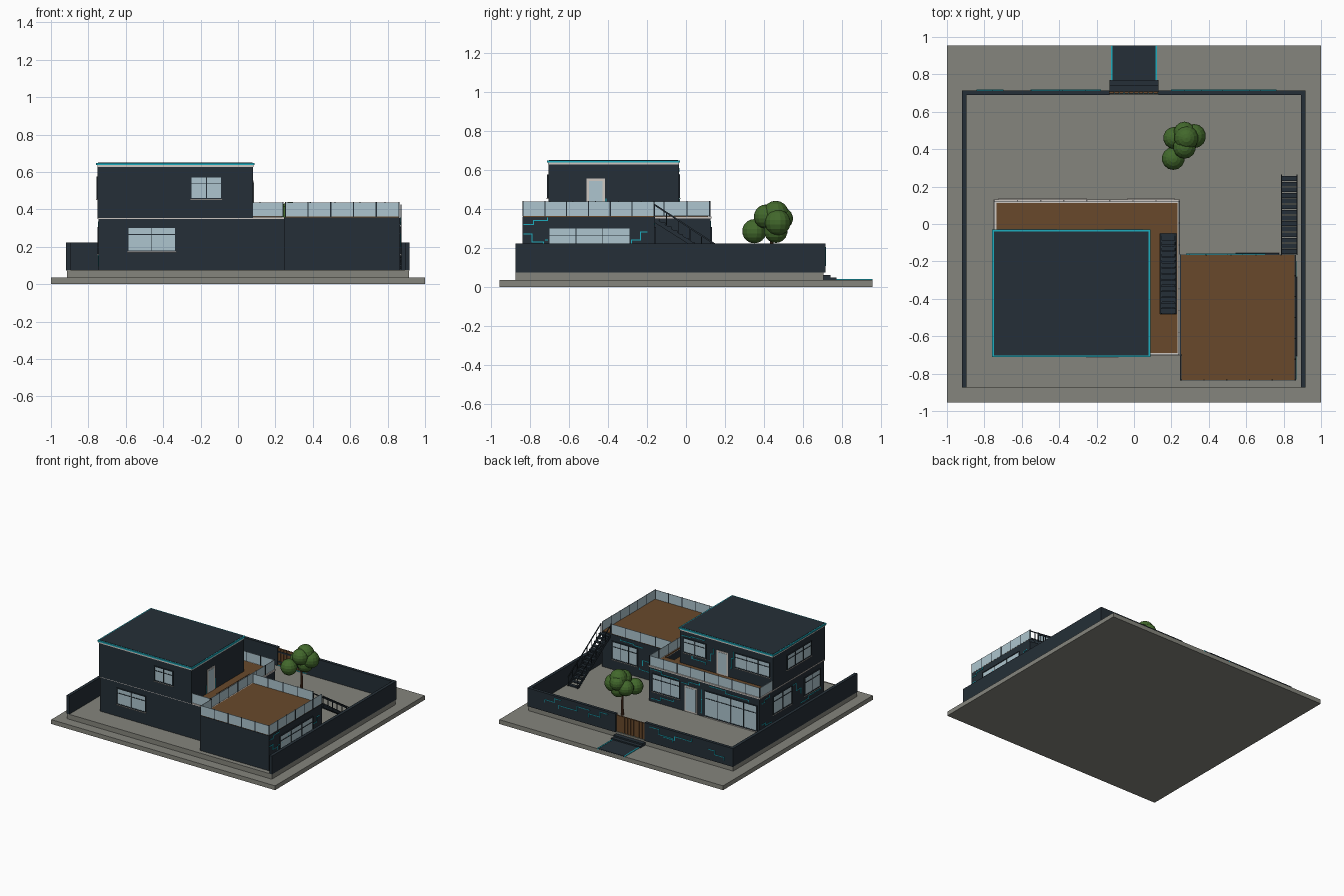
import bpy, bmesh, math
from mathutils import Matrix, Vector

if "Cube" in bpy.data.objects:
    bpy.data.objects.remove(bpy.data.objects["Cube"])


def material(name, rgb):
    m = bpy.data.materials.new(name)
    m.diffuse_color = (*rgb, 1)
    m.use_nodes = True
    m.node_tree.nodes["Principled BSDF"].inputs["Base Color"].default_value = m.diffuse_color
    return m


NAVY = material("dark navy", (0.018, 0.028, 0.038))
STONE = material("grey stone", (0.235, 0.235, 0.205))
DECK = material("brown deck", (0.14, 0.066, 0.024))
GLASS = material("pale glass", (0.42, 0.56, 0.62))
TRIM = material("light trim", (0.62, 0.58, 0.54))
CYAN = material("cyan line", (0.012, 0.42, 0.52))
LEAF = material("leaf green", (0.055, 0.14, 0.025))
BARK = material("bark brown", (0.10, 0.04, 0.018))


def finish(name, bm, mat):
    me = bpy.data.meshes.new(name)
    bm.to_mesh(me)
    bm.free()
    me.materials.append(mat)
    ob = bpy.data.objects.new(name, me)
    bpy.context.collection.objects.link(ob)
    return ob


def boxes(name, mat, items):
    """One object from boxes given as (x0, x1, y0, y1, z0, z1)."""
    bm = bmesh.new()
    for x0, x1, y0, y1, z0, z1 in items:
        mid = Vector((x0 + x1, y0 + y1, z0 + z1)) / 2
        size = Vector((abs(x1 - x0), abs(y1 - y0), abs(z1 - z0)))
        bmesh.ops.create_cube(bm, size=1, matrix=Matrix.Translation(mid) @ Matrix.Diagonal((*size, 1)))
    return finish(name, bm, mat)


def on_wall(side, pos, u0, u1, z0, z1, d0, d1):
    """Box lying on a wall, reaching from d0 to d1 outwards."""
    s = 1 if side in ("back", "right") else -1
    a, b = sorted((pos + s * d0, pos + s * d1))
    u0, u1 = sorted((u0, u1))
    return (u0, u1, a, b, z0, z1) if side in ("front", "back") else (a, b, u0, u1, z0, z1)


def window(name, side, pos, u0, u1, z0, z1, panes=2, transom=True):
    w = 0.006
    boxes(name + "_glass", GLASS, [on_wall(side, pos, u0, u1, z0, z1, -0.002, 0.003)])
    bars = [(u0 - w, u0, z0 - w, z1 + w), (u1, u1 + w, z0 - w, z1 + w),
            (u0, u1, z0 - w, z0), (u0, u1, z1, z1 + w)]
    for i in range(1, panes):
        c = u0 + (u1 - u0) * i / panes
        bars.append((c - 0.002, c + 0.002, z0, z1))
    if transom:
        t = z0 + (z1 - z0) * 0.72
        bars.append((u0, u1, t - 0.002, t + 0.002))
    boxes(name + "_frame", NAVY, [on_wall(side, pos, *b, -0.002, 0.007) for b in bars])
    boxes(name + "_sill", TRIM, [on_wall(side, pos, u0 - 0.008, u1 + 0.008, z0 - 0.011, z0 - w, -0.002, 0.01)])


def door(name, side, pos, u0, u1, z0, z1):
    boxes(name + "_frame", TRIM, [on_wall(side, pos, u0, u1, z0, z1, -0.002, 0.004)])
    boxes(name + "_pane", GLASS, [on_wall(side, pos, u0 + 0.012, u1 - 0.012, z0 + 0.012, z1 - 0.012, 0, 0.006)])


def circuit(name, side, pos, paths, w=0.0025):
    """Glowing right-angled lines: each path is (u, z) points."""
    items = []
    for p in paths:
        for (a, b), (c, d) in zip(p, p[1:]):
            items.append(on_wall(side, pos, min(a, c) - w, max(a, c) + w, min(b, d) - w, max(b, d) + w, -0.001, 0.003))
    boxes(name, CYAN, items)


def zigzag(u, z, du, dz):
    return [(u, z), (u + du * 0.4, z), (u + du * 0.4, z + dz), (u + du, z + dz), (u + du, z + dz * 1.7)]


def railing(name, runs):
    """Glass panels along axis-aligned runs, with slim posts in the gaps."""
    panes, posts = [], []
    for x0, y0, x1, y1 in runs:
        a, b = Vector((x0, y0)), Vector((x1, y1))
        n = max(1, round((b - a).length / 0.12))
        for i in range(n):
            p, q = a.lerp(b, i / n), a.lerp(b, (i + 1) / n)
            panes.append((min(p.x, q.x) - 0.002, max(p.x, q.x) + 0.002,
                          min(p.y, q.y) - 0.002, max(p.y, q.y) + 0.002, 0.362, 0.438))
            posts.append((p.x - 0.003, p.x + 0.003, p.y - 0.003, p.y + 0.003, 0.36, 0.44))
    boxes(name + "_glass", GLASS, panes)
    boxes(name + "_posts", NAVY, posts)


def beam(bm, p, q, w, h):
    """Sloped bar between two points in a constant-x plane."""
    p, q = Vector(p), Vector(q)
    d = q - p
    rot = Matrix.Rotation(math.atan2(d.z, d.y), 4, 'X')
    bmesh.ops.create_cube(bm, size=1, matrix=Matrix.Translation((p + q) / 2) @ rot @ Matrix.Diagonal((w, d.length, h, 1)))


def stairs(name, x0, x1, y0, y1, rail):
    n, top, low = 14, 0.36, 0.075
    step, rise = (y1 - y0) / n, (top - low) / n
    boxes(name + "_treads", NAVY, [(x0, x1, y0 + i * step, y0 + (i + 0.85) * step,
                                    top - (i + 1) * rise, top - (i + 0.5) * rise) for i in range(n)])
    bm = bmesh.new()
    for x in (x0 + 0.004, x1 - 0.004):
        beam(bm, (x, y0, top - 0.02), (x, y1, low), 0.006, 0.02)
        if rail:
            beam(bm, (x, y0, top + 0.06), (x, y1, low + 0.07), 0.005, 0.008)
            for i in range(0, n + 1, 2):
                y, z = y0 + i * step, top - i * rise
                beam(bm, (x, y, z - 0.02), (x, y + 0.0001, z + 0.065), 0.004, 0.004)
    finish(name + "_stringers", bm, NAVY)


# Ground slab and plinth
boxes("ground_slab", STONE, [(-1, 1, -0.955, 0.955, 0, 0.035)])
boxes("plinth", STONE, [(-0.915, 0.915, -0.875, 0.705, 0.03, 0.075)])

# Garden walls, gate and entrance path
boxes("garden_walls", NAVY, [(-0.92, -0.895, -0.875, 0.715, 0.074, 0.222), (0.892, 0.917, -0.875, 0.715, 0.074, 0.222),
                             (-0.9, -0.13, 0.69, 0.715, 0.074, 0.222), (0.13, 0.9, 0.69, 0.715, 0.074, 0.222)])
boxes("gate_planks", DECK, [(-0.13 + i * 0.026, -0.107 + i * 0.026, 0.697, 0.708, 0.08, 0.212) for i in range(10)])
boxes("gate_rails", NAVY, [(-0.13, 0.13, 0.693, 0.699, z, z + 0.012) for z in (0.1, 0.18)])
boxes("entrance_steps", NAVY, [(-0.13, 0.13, 0.70, 0.74, 0.03, 0.06), (-0.13, 0.13, 0.735, 0.77, 0.03, 0.048)])
boxes("entrance_path", NAVY, [(-0.115, 0.115, 0.76, 0.955, 0.03, 0.038)])
boxes("path_lines", CYAN, [(s * 0.119 - 0.005, s * 0.119 + 0.005, 0.76, 0.955, 0.03, 0.04) for s in (-1, 1)]
      + [(-0.13, 0.13, 0.692, 0.7, 0.074, 0.079)])

# Main house, with a stairwell cut through the ground floor block
ground = boxes("ground_floor", NAVY, [(-0.745, 0.245, -0.70, 0.125, 0.074, 0.356)])
ledge = boxes("terrace_ledge", TRIM, [(-0.752, 0.247, -0.702, 0.13, 0.35, 0.36)])
deck = boxes("terrace_deck", DECK, [(-0.735, 0.232, -0.69, 0.113, 0.352, 0.364)])
cutter = boxes("stairwell_cutter", NAVY, [(0.14, 0.226, -0.48, -0.05, 0.08, 0.5)])
cutter.hide_render = True
for ob in (ground, ledge, deck):
    mod = ob.modifiers.new("stairwell", 'BOOLEAN')
    mod.object, mod.operation, mod.solver = cutter, 'DIFFERENCE', 'EXACT'
    bpy.context.view_layer.objects.active = ob
    bpy.ops.object.modifier_apply(modifier=mod.name)
bpy.data.objects.remove(cutter)
boxes("upper_floor", NAVY, [(-0.75, 0.08, -0.705, -0.037, 0.355, 0.63)])
boxes("roof_trim", TRIM, [(-0.752, 0.082, -0.707, -0.035, 0.626, 0.637)])
boxes("roof_edge", CYAN, [(-0.758, 0.087, -0.712, -0.03, 0.637, 0.648)])
boxes("roof_top", NAVY, [(-0.748, 0.077, -0.702, -0.04, 0.64, 0.650)])

# Side wing with roof deck
boxes("wing", NAVY, [(0.247, 0.865, -0.838, -0.162, 0.074, 0.358)])
boxes("wing_deck", DECK, [(0.25, 0.862, -0.835, -0.165, 0.35, 0.363)])

# Railings and stairs
railing("terrace_railing", [(-0.745, -0.037, -0.745, 0.122), (-0.745, 0.122, 0.24, 0.122),
                            (0.24, 0.122, 0.24, -0.697), (0.24, -0.697, 0.08, -0.697)])
railing("wing_railing", [(0.253, -0.70, 0.253, -0.835), (0.253, -0.835, 0.861, -0.835),
                         (0.861, -0.835, 0.861, -0.165), (0.785, -0.165, 0.253, -0.165)])
stairs("garden_stairs", 0.785, 0.875, -0.16, 0.26, True)
stairs("inner_stairs", 0.142, 0.224, -0.478, -0.052, False)

# Windows and doors
window("front_lower_window", "front", -0.70, -0.585, -0.337, 0.18, 0.30)
window("front_upper_window", "front", -0.705, -0.248, -0.09, 0.462, 0.57)
window("back_lower_window", "back", 0.125, -0.03, 0.21, 0.165, 0.30, 3)
window("back_patio_window", "back", 0.125, -0.72, -0.26, 0.09, 0.285, 4)
window("back_upper_window_a", "back", -0.037, -0.15, 0.04, 0.462, 0.57)
window("back_upper_window_b", "back", -0.037, -0.72, -0.42, 0.462, 0.57, 3)
window("left_lower_window_a", "left", -0.745, -0.28, -0.05, 0.165, 0.30)
window("left_lower_window_b", "left", -0.745, -0.64, -0.45, 0.165, 0.30)
window("left_upper_window", "left", -0.75, -0.52, -0.22, 0.462, 0.57, 3)
window("wing_back_window", "back", -0.162, 0.55, 0.77, 0.165, 0.30, 3)
window("wing_right_window", "right", 0.865, -0.70, -0.29, 0.165, 0.30, 3)
door("back_door", "back", 0.125, -0.19, -0.075, 0.078, 0.285)
door("upper_back_door", "back", -0.037, -0.35, -0.25, 0.364, 0.555)
door("upper_right_door", "right", 0.08, -0.51, -0.415, 0.364, 0.555)

# Cyan circuit lines on the walls
circuit("fence_lines", "back", 0.715, [zigzag(0.2, 0.2, 0.17, -0.04), zigzag(0.36, 0.19, 0.28, -0.035),
        zigzag(0.62, 0.2, 0.14, -0.03), zigzag(-0.18, 0.2, -0.2, -0.04), zigzag(-0.3, 0.15, -0.25, 0.03),
        zigzag(-0.7, 0.16, -0.14, -0.03)])
circuit("back_ground_lines", "back", 0.125, [zigzag(0.23, 0.335, -0.25, -0.02), zigzag(0.22, 0.1, -0.2, 0.025),
        zigzag(-0.05, 0.3, -0.16, 0.02), zigzag(-0.22, 0.1, -0.01, 0.11), zigzag(-0.3, 0.335, -0.35, -0.02)])
circuit("back_upper_lines", "back", -0.037, [zigzag(0.06, 0.59, -0.2, 0.01), zigzag(-0.18, 0.45, -0.04, 0.06),
        zigzag(-0.37, 0.44, -0.03, 0.08), zigzag(0.05, 0.45, -0.2, -0.025)])
circuit("left_lines", "left", -0.745, [zigzag(0.1, 0.3, -0.1, 0.02), zigzag(0.1, 0.13, -0.12, -0.02),
        zigzag(-0.3, 0.3, -0.1, -0.06), zigzag(-0.4, 0.12, -0.25, 0.02)])
circuit("wing_back_lines", "back", -0.162, [zigzag(0.5, 0.32, 0.2, 0.01), zigzag(0.3, 0.28, 0.2, -0.06),
        zigzag(0.28, 0.12, 0.25, 0.02)])
circuit("wing_right_lines", "right", 0.865, [zigzag(-0.83, 0.32, 0.12, 0.02), zigzag(-0.83, 0.27, 0.1, -0.04),
        zigzag(-0.72, 0.24, 0.13, 0.02), zigzag(-0.2, 0.28, -0.08, -0.04)])
circuit("upper_right_lines", "right", 0.08, [[(-0.41, 0.37), (-0.41, 0.45)], [(-0.52, 0.37), (-0.52, 0.43)]])

# Tree: tapered trunk and clustered foliage balls
bm = bmesh.new()
bmesh.ops.create_cone(bm, cap_ends=True, segments=10, radius1=0.011, radius2=0.007, depth=0.24,
                      matrix=Matrix.Translation((0.26, 0.44, 0.194)))
finish("tree_trunk", bm, BARK)
bm = bmesh.new()
for x, y, z, r in [(0.21, 0.35, 0.285, 0.062), (0.28, 0.46, 0.375, 0.066), (0.32, 0.47, 0.33, 0.066),
                   (0.215, 0.46, 0.31, 0.06), (0.27, 0.49, 0.35, 0.058), (0.28, 0.46, 0.285, 0.06),
                   (0.27, 0.41, 0.36, 0.062)]:
    bmesh.ops.create_uvsphere(bm, u_segments=14, v_segments=9, radius=r, matrix=Matrix.Translation((x, y, z)))
finish("tree_foliage", bm, LEAF)
